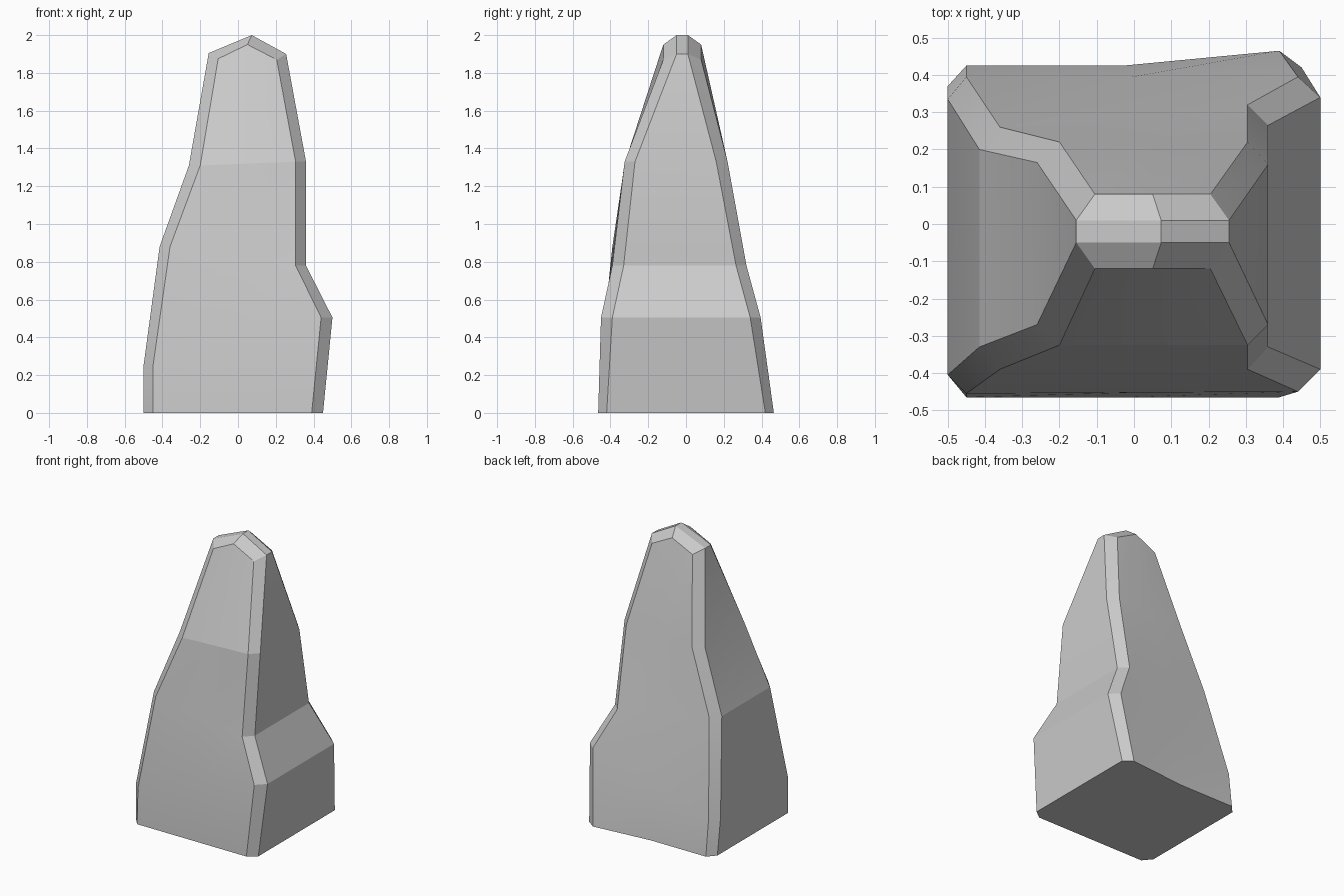
import bpy, bmesh, math

if "Cube" in bpy.data.objects:
    bpy.data.objects.remove(bpy.data.objects["Cube"])

# Rows from base to shoulder: side x, side front y, side back y,
# face x, face front y, face back y, z
LEFT = [(-.50, -.405, .37, -.45, -.465, .425, 0),
        (-.50, -.405, .335, -.45, -.455, .395, .25),
        (-.415, -.33, .20, -.36, -.39, .26, .88),
        (-.26, -.27, .165, -.20, -.325, .22, 1.31),
        (-.155, -.05, .01, -.105, -.12, .08, 1.905)]
RIGHT = [(.45, -.42, .42, .39, -.465, .465, 0),
         (.50, -.39, .34, .44, -.45, .395, .505),
         (.36, -.33, .265, .305, -.39, .32, .78),
         (.36, -.27, .16, .305, -.325, .22, 1.33),
         (.255, -.05, .01, .205, -.12, .08, 1.90)]

bm = bmesh.new()


def ring(l, r, top):
    """Chamfered rectangular section with a midpoint on front and back."""
    drop = .03 if top else 0
    lz, rz = l[6] - drop, r[6] - drop
    mx, mz = (.05, 1.95) if top else ((l[3] + r[3]) / 2, (lz + rz) / 2)
    back_mid = .425 if l[6] == 0 else (l[5] + r[5]) / 2
    pts = [(l[0], l[1], l[6]), (l[3], l[4], lz), (mx, (l[4] + r[4]) / 2, mz),
           (r[3], r[4], rz), (r[0], r[1], r[6]), (r[0], r[2], r[6]),
           (r[3], r[5], rz), (mx, back_mid, mz),
           (l[3], l[5], lz), (l[0], l[2], l[6])]
    return [bm.verts.new(p) for p in pts]


# Rock body: loft through the sections
rings = [ring(l, r, i == 4) for i, (l, r) in enumerate(zip(LEFT, RIGHT))]
for a, b in zip(rings, rings[1:]):
    for i in range(10):
        j = (i + 1) % 10
        bm.faces.new((a[i], a[j], b[j], b[i]))
bm.faces.new(rings[0][::-1])

# Peaked ridge cap
t = rings[-1]
pf = bm.verts.new((.073, -.05, 2))
pb = bm.verts.new((.073, .01, 2))
for f in ((t[0], t[1], t[2], pf), (pf, t[2], t[3], t[4]),
          (t[5], t[6], t[7], pb), (pb, t[7], t[8], t[9]),
          (t[0], pf, pb, t[9]), (pf, t[4], t[5], pb)):
    bm.faces.new(f)
bmesh.ops.recalc_face_normals(bm, faces=bm.faces)

mesh = bpy.data.meshes.new("standing_rock")
bm.to_mesh(mesh)
bm.free()
rock = bpy.data.objects.new("standing_rock", mesh)
bpy.context.collection.objects.link(rock)
bpy.context.view_layer.objects.active = rock
rock.select_set(True)
bpy.ops.object.shade_smooth_by_angle(angle=math.radians(12))
